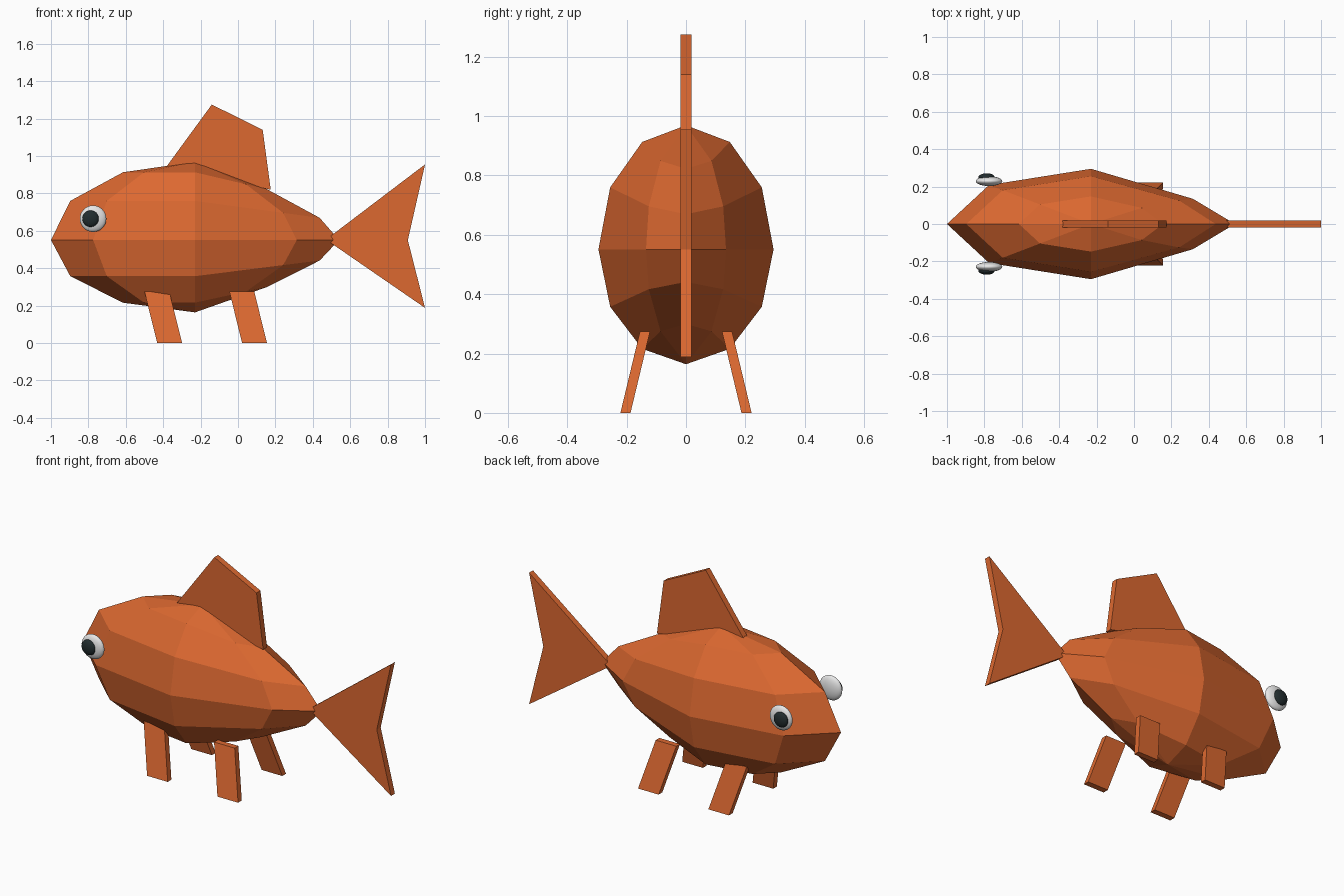
import bpy
import bmesh
from mathutils import Matrix, Vector

cube = bpy.data.objects.get("Cube")
if cube:
    bpy.data.objects.remove(cube, do_unlink=True)


def material(name, color):
    mat = bpy.data.materials.new(name)
    mat.use_nodes = True
    mat.diffuse_color = (*color, 1)
    mat.node_tree.nodes["Principled BSDF"].inputs["Base Color"].default_value = (*color, 1)
    return mat


ORANGE = material("orange skin", (0.72, 0.14, 0.03))
WHITE = material("eye white", (0.8, 0.8, 0.8))
BLACK = material("pupil black", (0.016, 0.026, 0.028))


def add_object(name, bm, mat, smooth=False):
    bmesh.ops.recalc_face_normals(bm, faces=bm.faces)
    for face in bm.faces:
        face.smooth = smooth
    mesh = bpy.data.meshes.new(name)
    bm.to_mesh(mesh)
    bm.free()
    mesh.materials.append(mat)
    obj = bpy.data.objects.new(name, mesh)
    bpy.context.collection.objects.link(obj)
    return obj


def slab(name, outline, y=0.0, thickness=0.036, lean=None):
    """Extrude an (x, z) outline along y; lean maps height to a sideways shift."""
    bm = bmesh.new()
    face = bm.faces.new([bm.verts.new((x, y - thickness / 2, z)) for x, z in outline])
    new = bmesh.ops.extrude_face_region(bm, geom=[face])["geom"]
    verts = [v for v in new if isinstance(v, bmesh.types.BMVert)]
    bmesh.ops.translate(bm, verts=verts, vec=(0, thickness, 0))
    if lean:
        for v in bm.verts:
            v.co.y += lean * v.co.z
    return add_object(name, bm, ORANGE)


def ellipsoid(name, center, radii, mat):
    bm = bmesh.new()
    bmesh.ops.create_uvsphere(
        bm, u_segments=32, v_segments=16, radius=1,
        matrix=Matrix.Translation(center) @ Matrix.Diagonal((*radii, 1)))
    return add_object(name, bm, mat, smooth=True)


# Body: a coarse sphere, narrowing towards the tail
bm = bmesh.new()
bmesh.ops.create_uvsphere(bm, u_segments=8, v_segments=6, radius=1)
for v in bm.verts:
    x, y, z = v.co
    taper = 1 - 0.5 * max(x, 0)
    height = 0.418 if z > 0 else 0.387
    v.co = Vector((-0.23 + 0.77 * x, 0.295 * y * taper, 0.551 + height * z * taper))
add_object("body", bm, ORANGE)

# Fins
slab("dorsal_fin", [(-0.385, 0.94), (-0.14, 1.275), (0.132, 1.14), (0.175, 0.82)])
slab("tail_fin", [(0.47, 0.553), (1.0, 0.955), (0.908, 0.55), (1.0, 0.188)])

# Legs and eyes on both sides
for side, label in ((1, "back"), (-1, "front")):
    for end, x in (("head", -0.432), ("tail", 0.022)):
        slab(f"{end}_leg_{label}_side",
             [(x, 0), (x + 0.133, 0), (x + 0.065, 0.275), (x - 0.068, 0.275)],
             y=side * 0.204, thickness=0.034, lean=-side * 0.24)
    ellipsoid(f"eye_{label}_side", (-0.775, side * 0.229, 0.665), (0.071, 0.026, 0.071), WHITE)
    ellipsoid(f"pupil_{label}_side", (-0.788, side * 0.25, 0.665), (0.044, 0.021, 0.044), BLACK)
